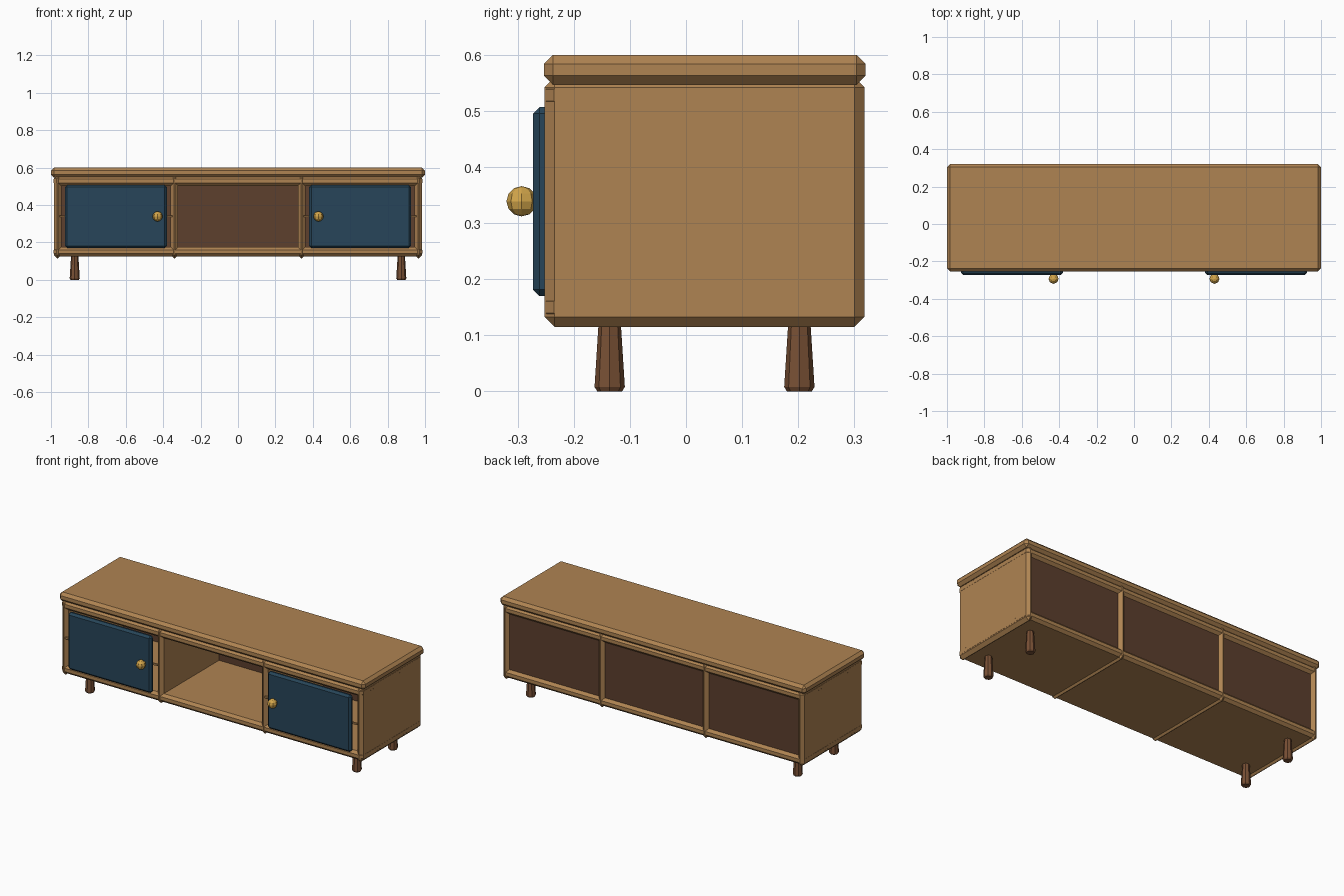
import bpy, bmesh, math
from mathutils import Matrix

if "Cube" in bpy.data.objects:
    bpy.data.objects.remove(bpy.data.objects["Cube"])


def material(name, color):
    m = bpy.data.materials.new(name)
    m.diffuse_color = (*color, 1)
    m.use_nodes = True
    m.node_tree.nodes["Principled BSDF"].inputs["Base Color"].default_value = m.diffuse_color
    return m


WOOD = material("oak", (0.43, 0.23, 0.085))
BACK = material("dark_back", (0.11, 0.05, 0.027))
LEG = material("leg_wood", (0.19, 0.08, 0.035))
BLUE = material("navy_paint", (0.02, 0.06, 0.10))
BRASS = material("brass", (0.65, 0.38, 0.07))


def finish(name, bm, mat):
    bmesh.ops.recalc_face_normals(bm, faces=bm.faces)
    me = bpy.data.meshes.new(name)
    bm.to_mesh(me)
    bm.free()
    me.materials.append(mat)
    ob = bpy.data.objects.new(name, me)
    bpy.context.collection.objects.link(ob)
    return ob


def board(name, x, y, z, bevel, mat):
    """Chamfered box given as (min, max) ranges."""
    bm = bmesh.new()
    bmesh.ops.create_cube(bm, size=1)
    for v in bm.verts:
        for i, (lo, hi) in enumerate((x, y, z)):
            v.co[i] = lo if v.co[i] < 0 else hi
    if bevel:
        bmesh.ops.bevel(bm, geom=bm.edges[:], offset=bevel, segments=1,
                        profile=0.5, affect='EDGES')
    return finish(name, bm, mat)


def leg(name, x, y, sides=8):
    bm = bmesh.new()
    rings = []
    for r, z in ((0.022, 0), (0.027, 0.008), (0.019, 0.135)):
        rings.append([bm.verts.new((x + r * math.cos(2 * math.pi * i / sides),
                                    y + r * math.sin(2 * math.pi * i / sides), z))
                      for i in range(sides)])
    for a, b in zip(rings, rings[1:]):
        for i in range(sides):
            j = (i + 1) % sides
            bm.faces.new((a[i], a[j], b[j], b[i]))
    bm.faces.new(rings[0])
    bm.faces.new(rings[-1])
    return finish(name, bm, LEG)


def span(s, a, b):
    return tuple(sorted((s * a, s * b)))


# Carcass: top slab, shelves and back
DEPTH = (-0.252, 0.318)
board("top", (-1, 1), (-0.253, 0.32), (0.547, 0.60), 0.016, WOOD)
board("bottom_board", (-0.9855, 0.9855), (-0.25, 0.315), (0.125, 0.175), 0.015, WOOD)
board("upper_board", (-0.9855, 0.9855), (-0.25, 0.315), (0.503, 0.553), 0.015, WOOD)
board("back_panel", (-0.96, 0.96), (0.28, 0.30), (0.15, 0.53), 0, BACK)

for s, side in ((-1, "left"), (1, "right")):
    # Uprights
    board(side + "_side", span(s, 0.945, 0.985), DEPTH, (0.115, 0.56), 0.018, WOOD)
    board(side + "_divider", span(s, 0.32, 0.36), DEPTH, (0.115, 0.56), 0.018, WOOD)
    # Door with its pivot bar
    board(side + "_door", span(s, 0.38, 0.925), (-0.273, -0.24), (0.17, 0.507), 0.012, BLUE)
    board(side + "_door_pivot", span(s, 0.35, 0.955), (-0.252, -0.242), (0.335, 0.345), 0, WOOD)
    # Faceted knob
    bm = bmesh.new()
    bmesh.ops.create_uvsphere(bm, u_segments=8, v_segments=6, radius=0.027,
                              matrix=Matrix.Translation((s * 0.43, -0.293, 0.339)))
    finish(side + "_knob", bm, BRASS)
    # Legs
    for y, end in ((-0.136, "front"), (0.202, "back")):
        leg(f"{end}_{side}_leg", s * 0.873, y)
